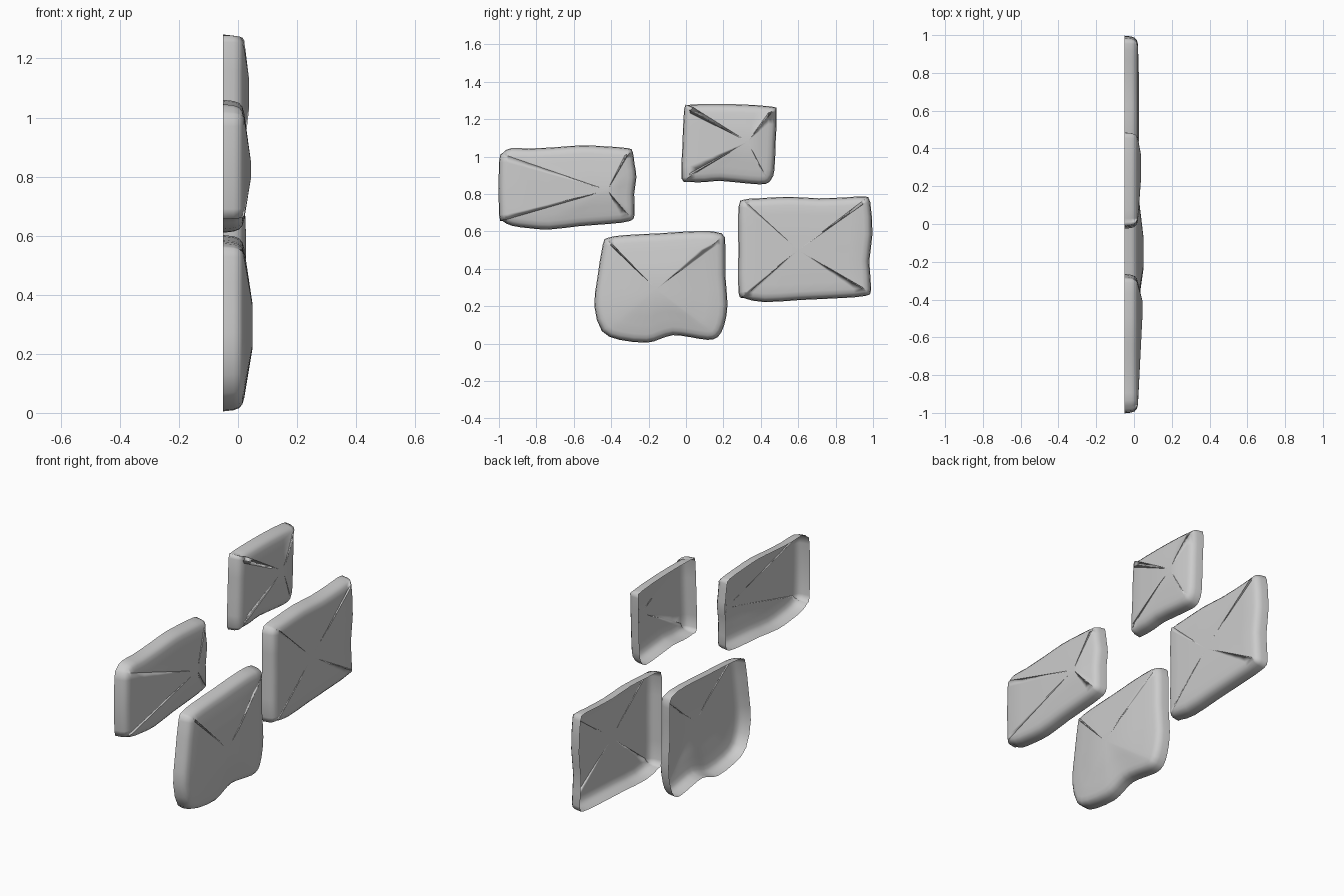
import bpy, bmesh
from mathutils import Vector

if "Cube" in bpy.data.objects:
    bpy.data.objects.remove(bpy.data.objects["Cube"])

# (depth x, inset from outline) for the open-backed wall and rounded rim
RIM = [(-.05, 0), (-.015, .004), (.004, .011), (.015, .024), (.021, .045)]


def smooth_outline(pts):
    """One Catmull-Rom midpoint per segment softens the hand-cut outline."""
    out, n = [], len(pts)
    for i in range(n):
        a, b, c, d = (Vector(pts[(i + k) % n]) for k in (-1, 0, 1, 2))
        out += [b, (b + c) * .5625 - (a + d) * .0625]
    return out


def stone(name, outline, peak, flat):
    """Shell stone: outline in (y, z), clockwise; peak = (y, z, x)."""
    pts = smooth_outline(outline)
    n = len(pts)
    normals = []
    for i in range(n):
        t = pts[(i + 2) % n] - pts[i - 2]
        normals.append(Vector((t.y, -t.x)).normalized())
    centre = Vector(peak[:2])
    rings = [(x, [p + nr * d for p, nr in zip(pts, normals)]) for x, d in RIM]
    x0, last = rings[-1]
    # gently bulging face
    for s in (.8, .6, flat):
        h = (1 - s) / (1 - flat)
        rings.append((x0 + (peak[2] - x0) * h, [centre + (p - centre) * s for p in last]))
    bm = bmesh.new()
    loops = [[bm.verts.new((x, p.x, p.y)) for p in ring] for x, ring in rings]
    for a, b in zip(loops, loops[1:]):
        for i in range(n):
            j = (i + 1) % n
            bm.faces.new((a[j], a[i], b[i], b[j]))
    tip = bm.verts.new((peak[2], peak[0], peak[1]))
    for i in range(n):
        bm.faces.new((loops[-1][(i + 1) % n], loops[-1][i], tip))
    bm.normal_update()
    if tip.normal.x < 0:
        bmesh.ops.reverse_faces(bm, faces=bm.faces[:])
    for f in bm.faces:
        f.smooth = True
    me = bpy.data.meshes.new(name)
    bm.to_mesh(me)
    bm.free()
    bpy.context.collection.objects.link(bpy.data.objects.new(name, me))


stone("left_stone", [
    (-1, .97), (-.98, 1.02), (-.935, 1.045), (-.84, 1.043), (-.7, 1.05), (-.56, 1.06),
    (-.435, 1.055), (-.31, 1.045), (-.285, 1.025), (-.275, .96), (-.265, .89),
    (-.277, .8), (-.275, .69), (-.3, .655), (-.41, .64), (-.57, .628), (-.73, .61),
    (-.84, .617), (-.93, .63), (-.98, .655), (-1, .69)], (-.42, .82, .044), .15)

stone("top_stone", [
    (-.01, 1.255), (.01, 1.275), (.07, 1.28), (.26, 1.28), (.455, 1.268), (.485, 1.24),
    (.48, 1.09), (.473, .93), (.457, .88), (.425, .853), (.34, .855), (.18, .87),
    (.1, .863), (.01, .865), (-.025, .885), (-.02, 1.04)], (.33, 1.08, .037), .3)

stone("right_stone", [
    (.28, .73), (.31, .77), (.39, .777), (.55, .785), (.71, .777), (.87, .783),
    (.955, .787), (.985, .757), (.997, .585), (.98, .44), (.99, .29), (.96, .255),
    (.82, .243), (.61, .233), (.42, .222), (.31, .243), (.28, .275), (.28, .5)],
    (.6, .5, .027), .4)

stone("bottom_stone", [
    (-.445, .53), (-.42, .565), (-.33, .58), (-.14, .59), (.07, .602), (.19, .59),
    (.21, .53), (.21, .37), (.222, .21), (.205, .1), (.17, .035), (.115, .02),
    (.02, .035), (-.07, .045), (-.14, .024), (-.21, .005), (-.355, .02), (-.45, .067),
    (-.49, .2), (-.475, .345)], (-.16, .29, .049), .3)
